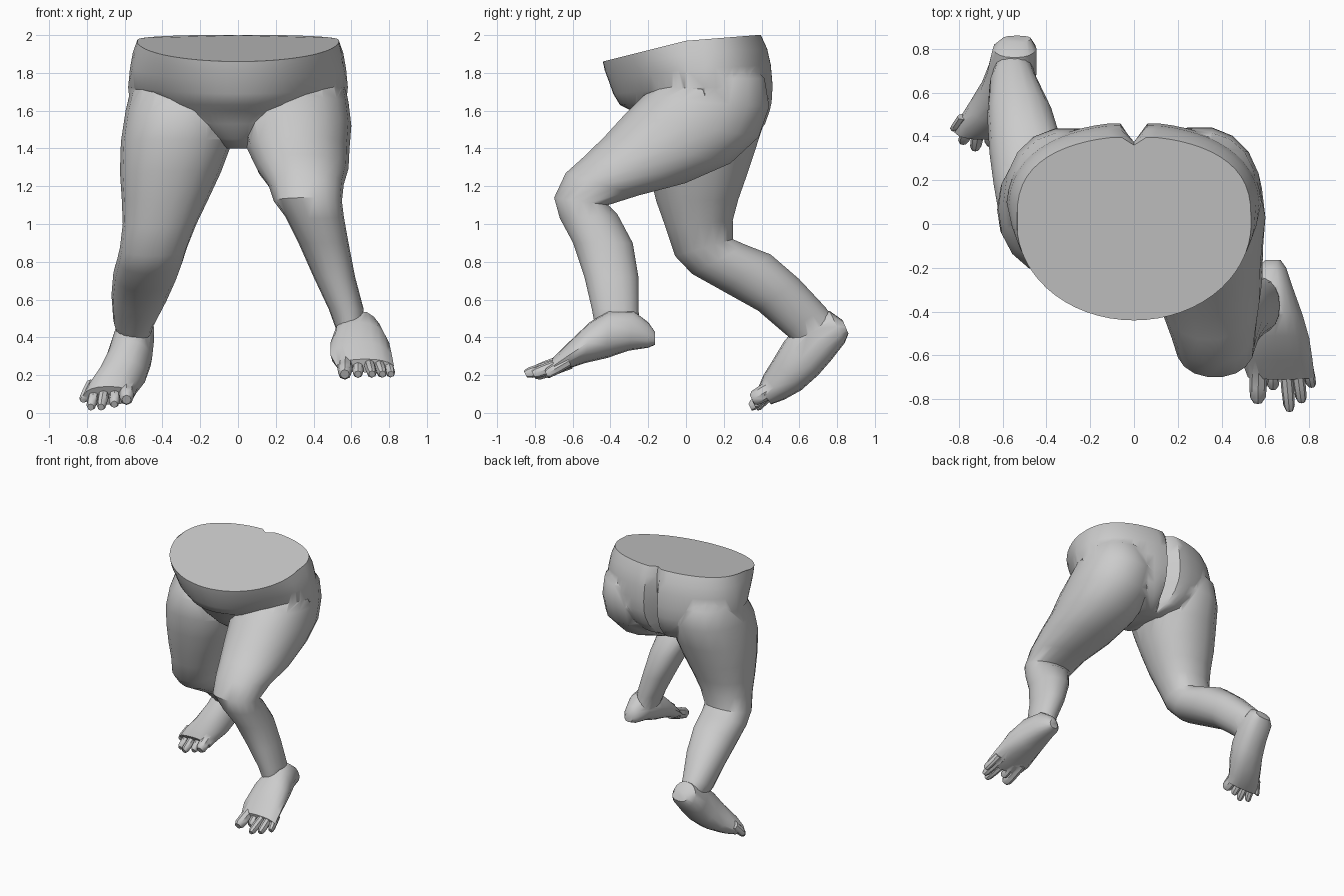
import bpy, bmesh, math

skin = bpy.data.materials.new("plain grey")
skin.diffuse_color = (0.6, 0.6, 0.6, 1)


def loft(name, rings):
    """Skin a closed tube through rings of points, capped at both ends."""
    bm = bmesh.new()
    loops = [[bm.verts.new(p) for p in ring] for ring in rings]
    n = len(loops[0])
    for a, b in zip(loops, loops[1:]):
        for i in range(n):
            j = (i + 1) % n
            bm.faces.new((a[i], a[j], b[j], b[i]))
    bm.faces.new(loops[0])
    bm.faces.new(loops[-1])
    bmesh.ops.recalc_face_normals(bm, faces=bm.faces)
    mesh = bpy.data.meshes.new(name)
    bm.to_mesh(mesh)
    bm.free()
    mesh.materials.append(skin)
    obj = bpy.data.objects.new(name, mesh)
    bpy.context.collection.objects.link(obj)
    return obj


def power(v, p):
    return math.copysign(abs(v) ** p, v) if abs(v) > 1e-6 else 0.0


def limb(name, sections, sides=18, p=0.92, narrow=0.0):
    """Section: front (y, z), back (y, z), and the x range of an oval ring.
    narrow pinches the front half of each ring, giving feet a domed top."""
    rings = []
    for yf, zf, yb, zb, x0, x1 in sections:
        ring = []
        for i in range(sides):
            a = 2 * math.pi * i / sides
            c, s = power(math.cos(a), p), power(math.sin(a), p)
            c *= 1 - narrow * max(0, s)
            ring.append(((x0 + x1) / 2 + (x1 - x0) / 2 * c,
                         (yf + yb) / 2 + (yf - yb) / 2 * s,
                         (zf + zb) / 2 + (zf - zb) / 2 * s))
        rings.append(ring)
    return loft(name, rings)


def toe(name, base, tip, r):
    """Short tapered toe with a blunt end."""
    rings = []
    for t, k in ((0, 1.0), (0.6, 1.0), (0.9, 0.9), (1, 0.6)):
        x, y, z = (b + (e - b) * t for b, e in zip(base, tip))
        rings.append([(x + r * k * math.cos(i * math.pi / 4),
                       y - 0.5 * r * k * math.sin(i * math.pi / 4),
                       z + r * k * math.sin(i * math.pi / 4)) for i in range(8)])
    return loft(name, rings)


# hips: level, front half width, back half width, front y, back y, cleft depth, belly taper
hips = []
for z, wf, wb, yf, yb, cleft, taper in (
        (1.40, 0.06, 0.12, -0.10, 0.26, 0.00, 1.0), (1.45, 0.16, 0.34, -0.17, 0.365, 0.08, 1.0),
        (1.53, 0.28, 0.48, -0.24, 0.425, 0.12, 1.0), (1.60, 0.38, 0.55, -0.29, 0.45, 0.12, 1.2),
        (1.64, 0.46, 0.575, -0.35, 0.46, 0.12, 1.8), (1.72, 0.55, 0.585, -0.385, 0.465, 0.10, 1.8),
        (1.82, 0.56, 0.575, -0.41, 0.455, 0.08, 1.5), (1.90, 0.55, 0.56, -0.43, 0.435, 0.06, 1.2),
        (1.97, 0.535, 0.535, -0.44, 0.40, 0.04, 1.0)):
    ring = []
    for i in range(60):
        a = 2 * math.pi * i / 60
        s = math.sin(a)
        if s > 1e-6:
            x = wb * math.cos(a)
            y = yb * s ** 0.68 - cleft * math.exp(-(x / 0.035) ** 2)
        else:
            x = wf * math.cos(a)
            y = yf * abs(s) ** taper
        # the upper rim dips towards the belly
        k = max(0, (z - 1.6) / 0.37)
        ring.append((x, y, z + k * (0.08 * y if y > 0 else 0.25 * y)))
    hips.append(ring)
body = loft("hips_and_legs", hips)

parts = []
# forward leg, thigh to ankle
parts.append(limb("forward_leg", (
    (0.00, 1.85, 0.32, 1.87, 0.16, 0.48), (-0.12, 1.77, 0.42, 1.77, 0.05, 0.56),
    (-0.24, 1.67, 0.445, 1.62, 0.015, 0.585), (-0.33, 1.58, 0.39, 1.46, 0.02, 0.60),
    (-0.43, 1.47, 0.24, 1.32, 0.05, 0.59), (-0.53, 1.37, 0.00, 1.215, 0.10, 0.585),
    (-0.64, 1.27, -0.25, 1.15, 0.16, 0.56), (-0.70, 1.14, -0.41, 1.10, 0.19, 0.55),
    (-0.67, 1.03, -0.36, 1.05, 0.25, 0.56), (-0.60, 0.90, -0.28, 0.90, 0.32, 0.585),
    (-0.54, 0.72, -0.25, 0.72, 0.40, 0.62), (-0.50, 0.55, -0.25, 0.55, 0.48, 0.665),
    (-0.48, 0.44, -0.24, 0.44, 0.52, 0.67))))
# trailing leg, thigh to ankle
parts.append(limb("trailing_leg", (
    (-0.02, 1.84, 0.32, 1.87, -0.48, -0.16), (-0.14, 1.74, 0.42, 1.75, -0.56, -0.05),
    (-0.23, 1.60, 0.44, 1.60, -0.595, -0.015), (-0.24, 1.45, 0.38, 1.42, -0.62, -0.03),
    (-0.20, 1.28, 0.33, 1.27, -0.625, -0.09), (-0.16, 1.12, 0.28, 1.13, -0.615, -0.16),
    (-0.11, 0.98, 0.25, 1.02, -0.61, -0.22), (-0.06, 0.83, 0.25, 0.92, -0.625, -0.27),
    (0.03, 0.735, 0.32, 0.89, -0.64, -0.29), (0.20, 0.64, 0.45, 0.84, -0.66, -0.32),
    (0.38, 0.54, 0.60, 0.71, -0.67, -0.37), (0.52, 0.42, 0.74, 0.56, -0.66, -0.44),
    (0.58, 0.37, 0.79, 0.49, -0.64, -0.46))))
# feet, heel to ball
parts.append(limb("forward_foot", (
    (-0.165, 0.43, -0.165, 0.36, 0.60, 0.67), (-0.20, 0.48, -0.20, 0.345, 0.56, 0.695),
    (-0.28, 0.54, -0.30, 0.33, 0.53, 0.725), (-0.41, 0.54, -0.42, 0.29, 0.505, 0.77),
    (-0.51, 0.48, -0.53, 0.265, 0.49, 0.80), (-0.62, 0.375, -0.62, 0.235, 0.49, 0.815),
    (-0.71, 0.285, -0.69, 0.215, 0.52, 0.825)), 16, 0.8, 0.25))
parts.append(limb("trailing_foot", (
    (0.83, 0.49, 0.86, 0.42, -0.60, -0.47), (0.76, 0.54, 0.84, 0.37, -0.645, -0.445),
    (0.61, 0.48, 0.77, 0.28, -0.67, -0.445), (0.52, 0.38, 0.70, 0.20, -0.70, -0.455),
    (0.46, 0.28, 0.61, 0.12, -0.75, -0.485), (0.41, 0.20, 0.52, 0.07, -0.80, -0.53),
    (0.385, 0.14, 0.45, 0.045, -0.82, -0.55)), 16, 0.8, 0.18))
# toes: base x, tip x, tip y, radius
for i, (bx, tx, ty, r) in enumerate(((0.57, 0.565, -0.81, 0.040), (0.635, 0.635, -0.75, 0.03),
                                     (0.69, 0.71, -0.85, 0.029), (0.74, 0.765, -0.81, 0.029),
                                     (0.785, 0.81, -0.74, 0.027))):
    parts.append(toe(f"forward_toe_{i}", (bx, -0.62, 0.275), (tx, ty, 0.205), r))
for i, (bx, tx, ty, tz, r) in enumerate(((-0.59, -0.59, 0.35, 0.07, 0.040),
                                         (-0.65, -0.655, 0.36, 0.045, 0.03),
                                         (-0.70, -0.725, 0.34, 0.03, 0.029),
                                         (-0.745, -0.78, 0.37, 0.03, 0.029),
                                         (-0.78, -0.82, 0.43, 0.07, 0.027))):
    parts.append(toe(f"trailing_toe_{i}", (bx, 0.49, 0.15), (tx, ty, tz), r))

# fuse everything into one skin
bpy.context.view_layer.objects.active = body
body.select_set(True)
for part in parts:
    mod = body.modifiers.new("fuse", 'BOOLEAN')
    mod.operation = 'UNION'
    mod.solver = 'EXACT'
    mod.object = part
    bpy.ops.object.modifier_apply(modifier=mod.name)
    bpy.data.objects.remove(part)
bpy.ops.object.shade_smooth_by_angle(angle=math.radians(40))
